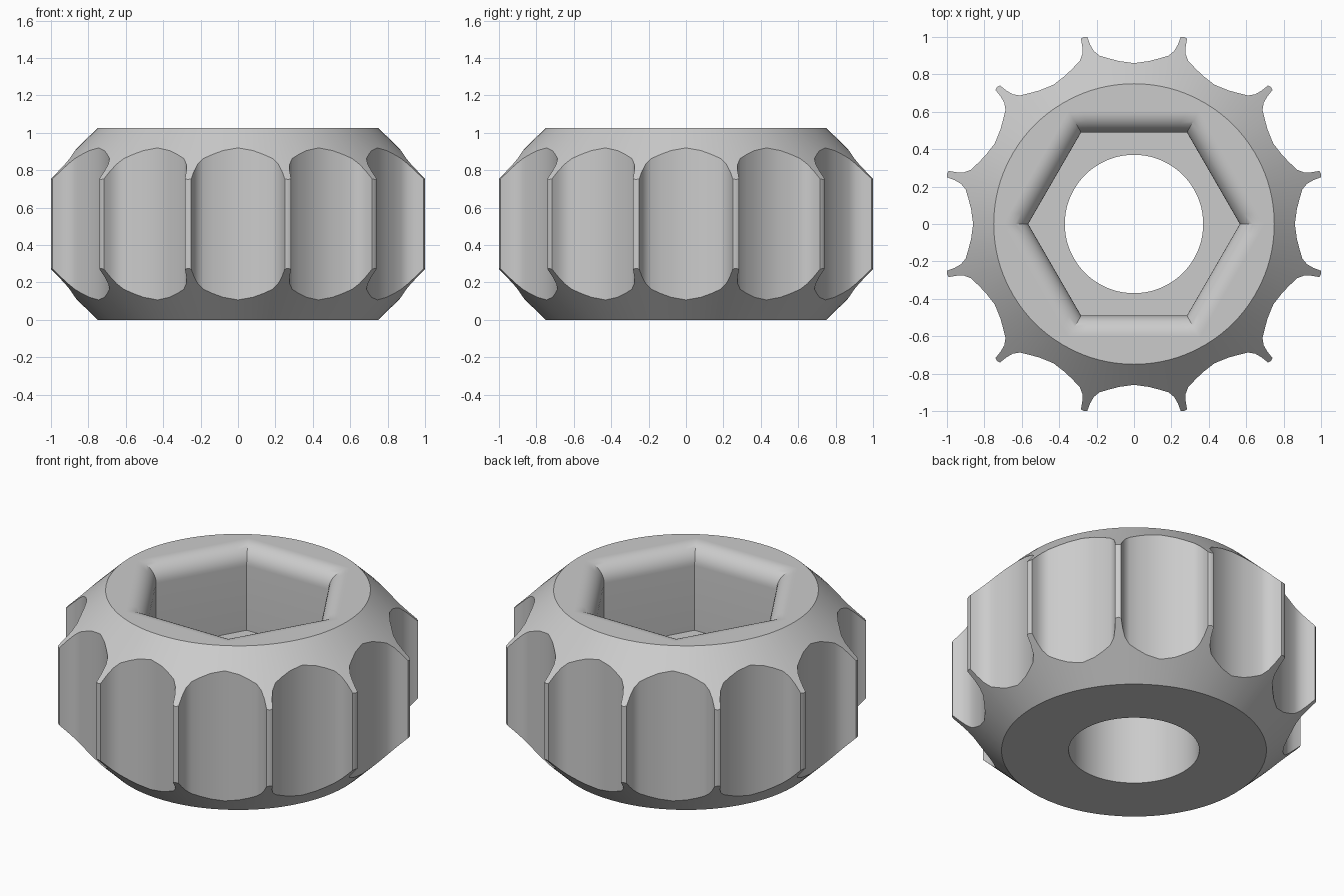
import bpy
import bmesh
from math import radians, pi, cos, sin, atan2, hypot

cube = bpy.data.objects.get("Cube")
if cube:
    bpy.data.objects.remove(cube)

HEIGHT = 1.025      # overall thickness
RIM = 0.75          # flat rim radius on both faces
SLOPE = 0.965       # drop of the chamfer cone per unit of radius
BORE = 0.37         # through hole radius
HEX = 0.49          # hex pocket apothem
FLOOR = 0.51        # pocket floor level
FILLET = 0.11       # rounding of the pocket mouth
LOBES = 12

# One half of a finger scallop, from its valley to the lobe tip
scallop = [(0.08, 0.871), (0.134, 0.885), (0.185, 0.9),
           (0.215, 0.925), (0.235, 0.96), (0.25, 1.0)]
half = [(atan2(x, y), hypot(x, y)) for x, y in scallop]
sector = [(0, 0.86)] + half + [(pi / LOBES, 1.035)]
sector += [(2 * pi / LOBES - a, r) for a, r in reversed(half)]
outline = [(a + 2 * pi * k / LOBES, r) for k in range(LOBES) for a, r in sector]


def circle(radius, z):
    return [(radius, z)] * len(outline)


def hexagon(apothem, z):
    return [(apothem / cos(a % (pi / 3) - pi / 6), z) for a, _ in outline]


def star(top):
    drops = [(r, SLOPE * (r - RIM)) for _, r in outline]
    return [(r, HEIGHT - d if top else d) for r, d in drops]


# Cross sections from the bottom of the bore, around the outside, into the pocket
rings = [circle(BORE, 0), circle(RIM, 0), star(False), star(True),
         circle(RIM, HEIGHT), hexagon(HEX + FILLET + 0.006, HEIGHT)]
STEPS = 10
for i in range(STEPS + 1):
    t = pi / 2 * i / STEPS
    rings.append(hexagon(HEX + FILLET * (1 - sin(t)), HEIGHT - FILLET * (1 - cos(t))))
rings += [hexagon(HEX, FLOOR), circle(BORE, FLOOR)]

# Loft the closed chain of sections into one solid
bm = bmesh.new()
loops = [[bm.verts.new((r * cos(a), r * sin(a), z))
          for (a, _), (r, z) in zip(outline, ring)] for ring in rings]
n = len(outline)
for k, lower in enumerate(loops):
    upper = loops[(k + 1) % len(loops)]
    for i in range(n):
        j = (i + 1) % n
        bm.faces.new((lower[i], lower[j], upper[j], upper[i]))
bmesh.ops.recalc_face_normals(bm, faces=bm.faces)
mesh = bpy.data.meshes.new("knob_body")
bm.to_mesh(mesh)
bm.free()

knob = bpy.data.objects.new("knob_body", mesh)
bpy.context.collection.objects.link(knob)

# Plain grey material
grey = bpy.data.materials.new("light_grey")
grey.use_nodes = True
colour = (0.6, 0.6, 0.6, 1)
grey.diffuse_color = colour
grey.node_tree.nodes["Principled BSDF"].inputs["Base Color"].default_value = colour
mesh.materials.append(grey)

# Smooth curved surfaces, crisp edges
bpy.ops.object.select_all(action='DESELECT')
knob.select_set(True)
bpy.context.view_layer.objects.active = knob
bpy.ops.object.shade_smooth_by_angle(angle=radians(30))
